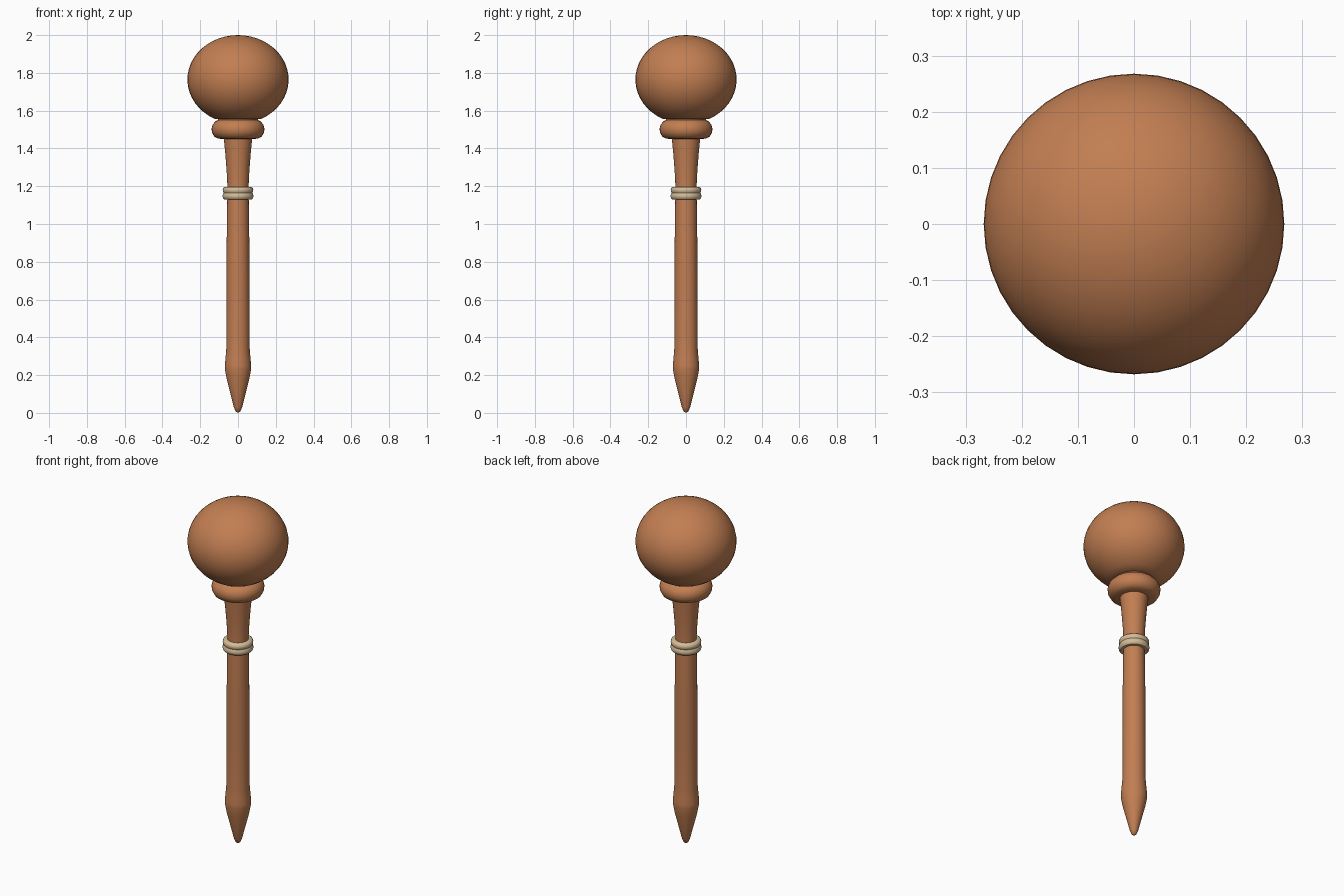
import bpy, bmesh, math

if "Cube" in bpy.data.objects:
    bpy.data.objects.remove(bpy.data.objects["Cube"])

def material(name, rgb):
    m = bpy.data.materials.new(name)
    m.diffuse_color = (*rgb, 1)
    m.use_nodes = True
    m.node_tree.nodes["Principled BSDF"].inputs["Base Color"].default_value = m.diffuse_color
    return m

wood = material("warm brown wood", (0.54, 0.21, 0.085))
cord = material("pale tan cord", (0.66, 0.50, 0.31))

def lathe(name, profile, mat, closed=False, sides=40):
    """Spin (radius, height) points round the z axis."""
    bm = bmesh.new()
    vs = [bm.verts.new((r, 0, z)) for r, z in profile]
    pairs = list(zip(vs, vs[1:])) + ([(vs[-1], vs[0])] if closed else [])
    edges = [bm.edges.new(p) for p in pairs]
    bmesh.ops.spin(bm, geom=vs + edges, cent=(0, 0, 0), axis=(0, 0, 1),
                   angle=2 * math.pi, steps=sides)
    bmesh.ops.remove_doubles(bm, verts=bm.verts[:], dist=1e-4)
    bmesh.ops.recalc_face_normals(bm, faces=bm.faces[:])
    # open parts have no reliable inside: make side faces point outward
    if not closed:
        total = sum(f.normal.x * f.calc_center_median().x +
                    f.normal.y * f.calc_center_median().y for f in bm.faces)
        if total < 0:
            bmesh.ops.reverse_faces(bm, faces=bm.faces[:])
    me = bpy.data.meshes.new(name)
    bm.to_mesh(me)
    bm.free()
    me.materials.append(mat)
    ob = bpy.data.objects.new(name, me)
    bpy.context.collection.objects.link(ob)
    bpy.ops.object.select_all(action='DESELECT')
    ob.select_set(True)
    bpy.context.view_layer.objects.active = ob
    bpy.ops.object.shade_smooth_by_angle(angle=math.radians(40))
    return ob

# Pointed shaft, widening at the tip shoulder and below the collar
lathe("shaft", [(0, 0), (0.012, 0.007), (0.022, 0.03), (0.042, 0.11), (0.06, 0.18),
                (0.070, 0.235), (0.070, 0.25), (0.066, 0.29), (0.062, 0.34),
                (0.061, 0.60), (0.060, 0.90), (0.057, 1.12), (0.056, 1.20),
                (0.060, 1.28), (0.067, 1.37), (0.075, 1.45)], wood)

# Rounded collar under the knob
lathe("collar", [(0.075, 1.45), (0.105, 1.452), (0.126, 1.463), (0.138, 1.485),
                 (0.140, 1.505), (0.135, 1.525), (0.120, 1.543),
                 (0.106, 1.55), (0.106, 1.556)], wood)

# Flattened ball knob, open where it meets the collar
start = -math.asin((1.765 - 1.556) / 0.235)
ball = []
for i in range(21):
    a = start + (math.pi / 2 - start) * i / 20
    ball.append((0.268 * math.cos(a) if i < 20 else 0, 1.765 + 0.235 * math.sin(a)))
lathe("knob", [(0.106, 1.556)] + ball, wood)

# Cord band with two strands wrapped round the shaft
lathe("cord_band", [(0.054, 1.130), (0.072, 1.130), (0.080, 1.138), (0.082, 1.148),
                    (0.079, 1.159), (0.076, 1.165), (0.080, 1.172), (0.081, 1.182),
                    (0.077, 1.192), (0.068, 1.197), (0.054, 1.197)], cord, closed=True)
